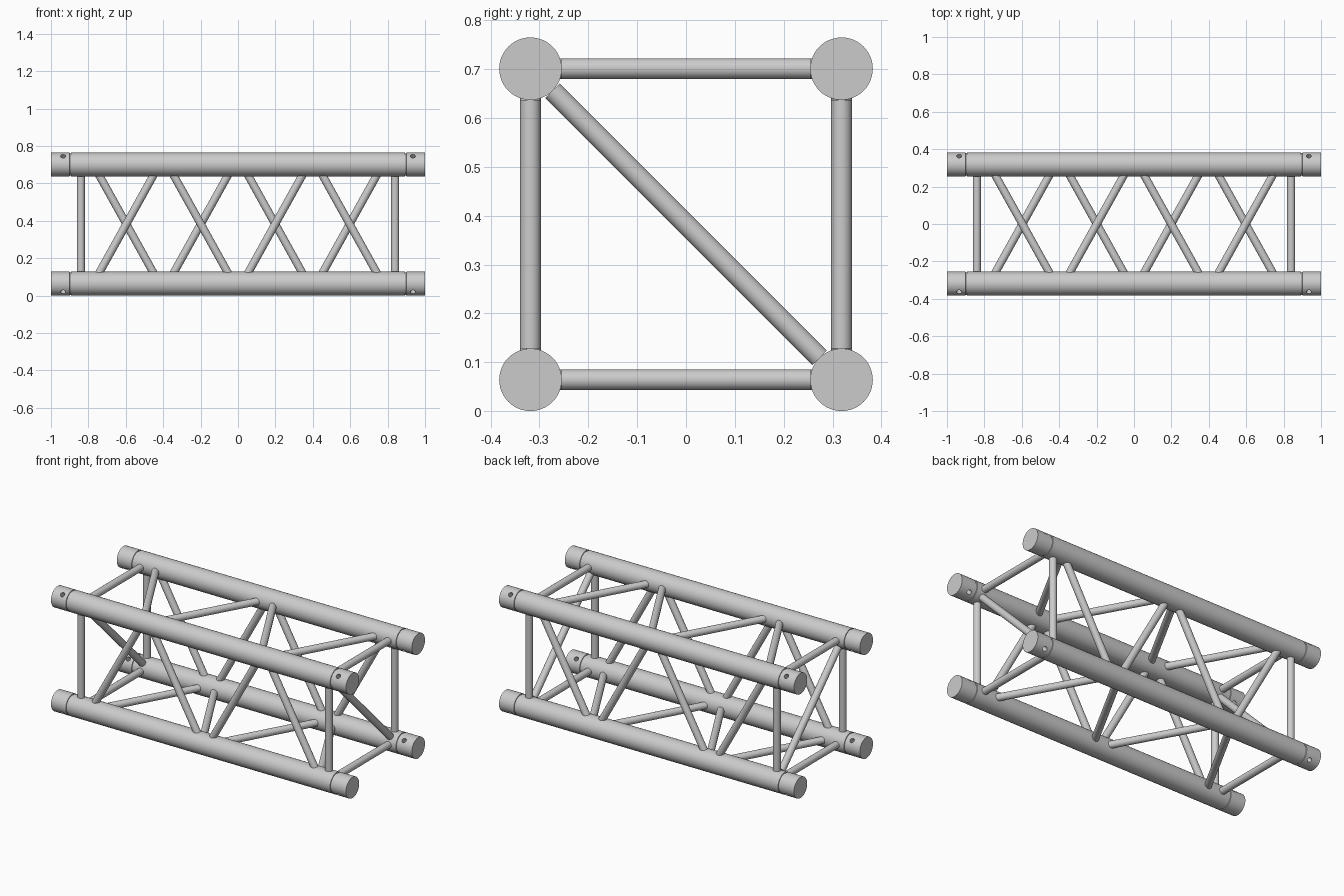
import bpy, bmesh, math
from mathutils import Vector, Matrix

if "Cube" in bpy.data.objects:
    bpy.data.objects.remove(bpy.data.objects["Cube"])

R = 0.064          # main tube radius
r = 0.0213         # brace radius
S = 0.3185         # half spacing between main tubes
ZC = R + S         # height of the truss axis

metal = bpy.data.materials.new("aluminium grey")
metal.diffuse_color = (0.6, 0.6, 0.6, 1)
metal.use_nodes = True
metal.node_tree.nodes["Principled BSDF"].inputs["Base Color"].default_value = metal.diffuse_color


def add_object(name, bm):
    mesh = bpy.data.meshes.new(name)
    bmesh.ops.recalc_face_normals(bm, faces=bm.faces)
    bm.to_mesh(mesh)
    bm.free()
    mesh.materials.append(metal)
    ob = bpy.data.objects.new(name, mesh)
    bpy.context.collection.objects.link(ob)
    return ob


def activate(ob):
    bpy.ops.object.select_all(action='DESELECT')
    bpy.context.view_layer.objects.active = ob
    ob.select_set(True)


def smooth(ob):
    activate(ob)
    bpy.ops.object.shade_smooth_by_angle(angle=math.radians(35))


def rod(bm, a, b, radius, sides):
    """Capped cylinder between two points."""
    a, b = Vector(a), Vector(b)
    rot = (b - a).to_track_quat('Z', 'Y').to_matrix().to_4x4()
    bmesh.ops.create_cone(bm, cap_ends=True, segments=sides, radius1=radius, radius2=radius,
                          depth=(b - a).length, matrix=Matrix.Translation((a + b) / 2) @ rot)


def brace(name, a, b):
    bm = bmesh.new()
    rod(bm, a, b, r, 24)
    smooth(add_object(name, bm))


def main_tube(name, sy, sz):
    """Turned tube with a groove behind each end sleeve and a cross-drilled pin hole."""
    half = [(1.0, R), (0.9, R), (0.899, R - 0.004), (0.893, R - 0.004), (0.892, R)]
    profile = [(-x, rad) for x, rad in half] + [(x, rad) for x, rad in reversed(half)]
    n = 48
    bm = bmesh.new()
    rings = []
    for x, rad in profile:
        rings.append([bm.verts.new((x, sy * S + rad * math.cos(2 * math.pi * i / n),
                                    ZC + sz * S + rad * math.sin(2 * math.pi * i / n)))
                      for i in range(n)])
    for p, q in zip(rings, rings[1:]):
        for i in range(n):
            bm.faces.new((p[i], p[(i + 1) % n], q[(i + 1) % n], q[i]))
    bm.faces.new(rings[0])
    bm.faces.new(rings[-1])
    ob = add_object(name, bm)

    # pin holes along the diagonal of the square section
    bm = bmesh.new()
    for x in (-0.935, 0.935):
        c = Vector((x, sy * S, ZC + sz * S))
        d = Vector((0, sy, sz)).normalized() * 0.1
        rod(bm, c - d, c + d, 0.0135, 20)
    cutter = add_object("hole_cutter", bm)
    cutter.hide_render = True
    mod = ob.modifiers.new("holes", 'BOOLEAN')
    mod.operation = 'DIFFERENCE'
    mod.solver = 'EXACT'
    mod.object = cutter
    activate(ob)
    bpy.ops.object.modifier_apply(modifier=mod.name)
    bpy.data.objects.remove(cutter)
    smooth(ob)


# four main tubes
for sy, side in ((-1, "front"), (1, "back")):
    for sz, level in ((-1, "bottom"), (1, "top")):
        main_tube(f"{side}_{level}_tube", sy, sz)

# each side of the square: maps (x, across) to a point; the sign sets the zigzag phase
faces = {
    "front": (lambda x, t: (x, -S, ZC + t), 1),
    "back": (lambda x, t: (x, S, ZC + t), -1),
    "bottom": (lambda x, t: (x, t, ZC - S), 1),
    "top": (lambda x, t: (x, t, ZC + S), -1),
}
gap = S - R        # half length of a straight brace
dx, dt = 0.147, gap + 0.01
for side, (place, sign) in faces.items():
    # straight end braces
    for x in (-0.84, 0.84):
        brace(f"{side}_end_brace", place(x, -gap), place(x, gap))
    # zigzag diagonal braces
    for i, x in enumerate((-0.597, -0.199, 0.199, 0.597)):
        s = sign * (1 if i % 2 == 0 else -1)
        brace(f"{side}_diagonal_brace", place(x - dx, -s * dt), place(x + dx, s * dt))

# diagonal across each end frame, front top to back bottom
k = S - R * math.sqrt(0.5)
for x in (-0.84, 0.84):
    brace("end_frame_diagonal", (x, -k, ZC + k), (x, k, ZC - k))
